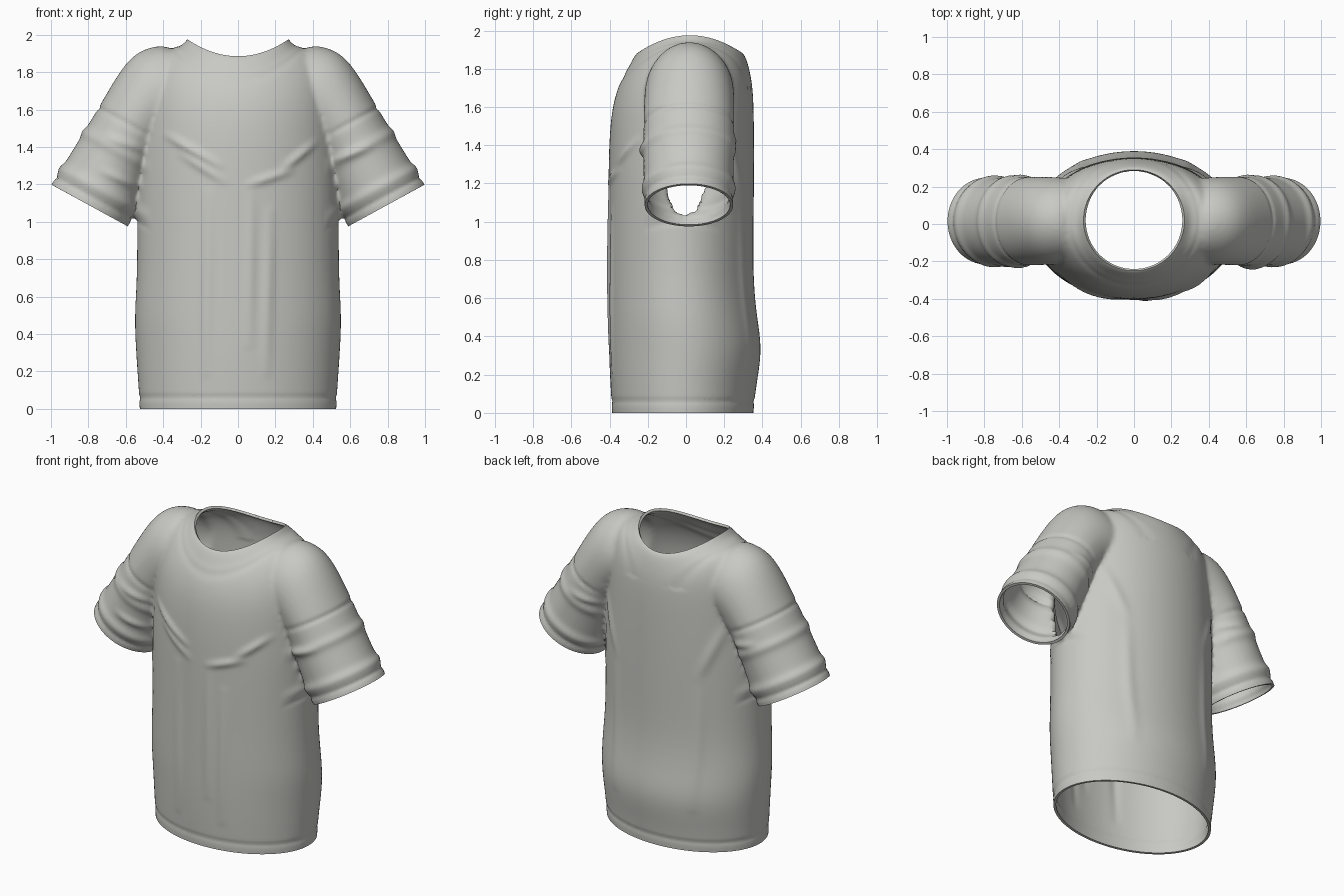
import bpy, bmesh, math
from mathutils import Vector

cube = bpy.data.objects.get("Cube")
if cube:
    bpy.data.objects.remove(cube, do_unlink=True)

SEG = 24
VOXEL = 0.014
NECK = Vector((0, 0.02))
NECK_R = 0.27
CUFF = Vector((0.79, 0, 1.085))
CUFF_DIR = Vector((0.48, 0, -0.877)).normalized()

# Fabric colour
cloth = bpy.data.materials.new("light grey cloth")
cloth.use_nodes = True
COLOUR = (0.58, 0.58, 0.55, 1)
cloth.diffuse_color = COLOUR
bsdf = next(n for n in cloth.node_tree.nodes if n.type == 'BSDF_PRINCIPLED')
bsdf.inputs["Base Color"].default_value = COLOUR
bsdf.inputs["Roughness"].default_value = 0.8


def loft(bm, rings):
    """Skin closed rings of points and cap both ends."""
    loops = [[bm.verts.new(p) for p in ring] for ring in rings]
    for a, b in zip(loops, loops[1:]):
        for i in range(SEG):
            j = (i + 1) % SEG
            bm.faces.new((a[i], a[j], b[j], b[i]))
    bm.faces.new(loops[0])
    bm.faces.new(loops[-1])


def ring(outer, inner, front, back, side=1):
    """Ellipse spanning outer to inner in x/z and front to back in y."""
    o, i = Vector((outer[0], 0, outer[1])), Vector((inner[0], 0, inner[1]))
    mid, half = (o + i) / 2, (o - i) / 2
    pts = []
    for k in range(SEG):
        a = math.tau * k / SEG
        p = mid + half * math.cos(a)
        y = (front + back) / 2 + (back - front) / 2 * math.sin(a)
        pts.append((side * p.x, y, p.z))
    return pts


def bake(obj):
    """Replace the mesh by its modified result."""
    deps = bpy.context.evaluated_depsgraph_get()
    mesh = bpy.data.meshes.new_from_object(obj.evaluated_get(deps))
    obj.modifiers.clear()
    obj.data = mesh


def bell(d, width):
    return math.exp(-(d / width) ** 2)


def ramp(v, lo, hi):
    return min(1, max(0, (v - lo) / (hi - lo)))


# Torso: height, half width, front, back
torso = [
    (-0.15, 0.53, -0.385, 0.35), (0, 0.53, -0.39, 0.355),
    (0.15, 0.54, -0.40, 0.372), (0.33, 0.553, -0.408, 0.405),
    (0.5, 0.56, -0.41, 0.375), (0.7, 0.545, -0.41, 0.355),
    (1.0, 0.545, -0.41, 0.358), (1.25, 0.545, -0.41, 0.36),
    (1.45, 0.53, -0.405, 0.36), (1.62, 0.52, -0.388, 0.358),
    (1.76, 0.50, -0.34, 0.348), (1.865, 0.46, -0.265, 0.31),
    (1.925, 0.40, -0.19, 0.25), (1.947, 0.30, -0.10, 0.12),
]
# Sleeve: outer point, inner point, front, back
sleeve = [
    ((1.055, 1.11), (0.66, 0.88), -0.215, 0.25),
    ((1.0, 1.2), (0.58, 0.97), -0.22, 0.25),
    ((0.90, 1.36), (0.51, 1.13), -0.225, 0.25),
    ((0.82, 1.49), (0.46, 1.28), -0.225, 0.255),
    ((0.73, 1.64), (0.40, 1.42), -0.225, 0.255),
    ((0.63, 1.815), (0.30, 1.5), -0.22, 0.255),
    ((0.545, 1.91), (0.22, 1.5), -0.215, 0.25),
    ((0.44, 1.945), (0.15, 1.48), -0.20, 0.24),
    ((0.33, 1.945), (0.08, 1.48), -0.18, 0.20),
]

bm = bmesh.new()
loft(bm, [ring((w, z), (-w, z), f, b) for z, w, f, b in torso])
for side in (1, -1):
    loft(bm, [ring(*row, side) for row in sleeve])
bmesh.ops.recalc_face_normals(bm, faces=bm.faces)
mesh = bpy.data.meshes.new("shirt")
bm.to_mesh(mesh)
bm.free()
shirt = bpy.data.objects.new("shirt", mesh)
bpy.context.collection.objects.link(shirt)

# Fuse torso and sleeves into one soft skin
sub = shirt.modifiers.new("round", 'SUBSURF')
sub.levels = sub.render_levels = 2
fuse = shirt.modifiers.new("fuse", 'REMESH')
fuse.mode = 'VOXEL'
fuse.voxel_size = VOXEL
soft = shirt.modifiers.new("soften", 'SMOOTH')
soft.factor = 0.5
soft.iterations = 4
bake(shirt)

# Folds: start x/z, end x/z, height, width
front_folds = [
    ((-0.38, 1.46), (-0.10, 1.30), 0.016, 0.022),
    ((-0.30, 1.36), (-0.08, 1.22), 0.012, 0.022),
    ((0.06, 1.20), (0.28, 1.27), 0.014, 0.022),
    ((0.25, 1.29), (0.41, 1.42), 0.016, 0.022),
    ((0.07, 1.15), (0.06, 0.35), 0.010, 0.03),
    ((0.17, 1.05), (0.15, 0.2), 0.010, 0.03),
    ((-0.16, 1.15), (-0.17, 0.2), 0.010, 0.03),
    ((0.49, 1.32), (0.70, 1.40), 0.014, 0.022),
    ((-0.50, 1.38), (-0.72, 1.46), 0.014, 0.022),
    ((-0.53, 1.18), (-0.72, 1.27), 0.014, 0.022),
]
back_folds = [
    ((0.44, 1.50), (0.30, 1.15), 0.012, 0.03),
    ((-0.44, 1.50), (-0.30, 1.15), 0.012, 0.03),
    ((0.30, 1.1), (0.28, 0.3), 0.010, 0.035),
    ((-0.30, 1.1), (-0.28, 0.3), 0.010, 0.035),
    ((0.48, 1.38), (0.66, 1.44), 0.014, 0.022),
    ((-0.48, 1.38), (-0.66, 1.44), 0.014, 0.022),
]


def fold(p, start, end, height, width):
    a, b, q = Vector(start), Vector(end), Vector((p.x, p.z))
    t = ramp((q - a).dot(b - a), 0, (b - a).length_squared)
    return height * math.sin(math.pi * (0.1 + 0.8 * t)) * bell((q - a.lerp(b, t)).length, width)


def relief(p, n):
    """Height of the folds and stitched seams at a point."""
    folds = front_folds if n.y < 0 else back_folds
    h = abs(n.y) * sum(fold(p, *f) for f in folds)
    along = (CUFF - Vector((abs(p.x), 0, p.z))).dot(CUFF_DIR)
    on_sleeve = ramp(abs(p.x), 0.46, 0.54) * ramp(p.z, 0.85, 0.95)
    h += on_sleeve * (0.012 * bell(along - 0.10, 0.03) + 0.010 * bell(along - 0.33, 0.03)
                      - 0.006 * bell(along - 0.045, 0.012) - 0.007 * bell(along - 0.48, 0.014))
    h -= 0.005 * bell(p.z - 0.06, 0.013)
    if p.z > 1.7:
        h -= 0.004 * bell((p.xy - NECK).length - 0.35, 0.013)
    return h


bm = bmesh.new()
bm.from_mesh(shirt.data)
bm.normal_update()
moves = [(v, v.normal * relief(v.co, v.normal)) for v in bm.verts]
for v, d in moves:
    v.co += d

# Open the bottom hem
bmesh.ops.bisect_plane(bm, geom=bm.verts[:] + bm.edges[:] + bm.faces[:], dist=1e-5,
                       plane_co=(0, 0, 0), plane_no=(0, 0, -1), clear_outer=True)

# Open the cuffs
for side in (1, -1):
    co = Vector((side * CUFF.x, 0, CUFF.z))
    no = Vector((side * CUFF_DIR.x, 0, CUFF_DIR.z))

    def cuff_faces():
        return [f for f in bm.faces
                if f.calc_center_median().x * side > 0.558 and 0.72 < f.calc_center_median().z < 1.35]
    faces = cuff_faces()
    edges = list({e for f in faces for e in f.edges})
    verts = list({v for f in faces for v in f.verts})
    bmesh.ops.bisect_plane(bm, geom=verts + edges + faces, dist=1e-5, plane_co=co, plane_no=no)
    waste = [f for f in cuff_faces() if (f.calc_center_median() - co).dot(no) > 0]
    bmesh.ops.delete(bm, geom=waste, context='FACES')

# Open the neck and pull its edge to a clean circle
waste = [f for f in bm.faces if f.calc_center_median().z > 1.6
         and any((v.co.xy - NECK).length < NECK_R - 0.008 for v in f.verts)]
bmesh.ops.delete(bm, geom=waste, context='FACES')
for v in bm.verts:
    if v.co.z < 1.6:
        continue
    r = v.co.xy - NECK
    if v.is_boundary:
        r = r.normalized() * NECK_R
        v.co.x, v.co.y = r.x, r.y + NECK.y
    # Neckline dips front and back and peaks at the shoulders
    line = 1.885 + 0.09 * (r.x / r.length) ** 2
    w = ramp(r.length, NECK_R + 0.055, NECK_R) ** 2
    v.co.z += (line - v.co.z) * w

bm.to_mesh(shirt.data)
bm.free()

# Cloth thickness
thick = shirt.modifiers.new("thickness", 'SOLIDIFY')
thick.thickness = 0.016
thick.offset = -1
bake(shirt)
shirt.data.materials.clear()
shirt.data.materials.append(cloth)

bpy.ops.object.select_all(action='DESELECT')
shirt.select_set(True)
bpy.context.view_layer.objects.active = shirt
bpy.ops.object.shade_smooth_by_angle(angle=math.radians(45))
